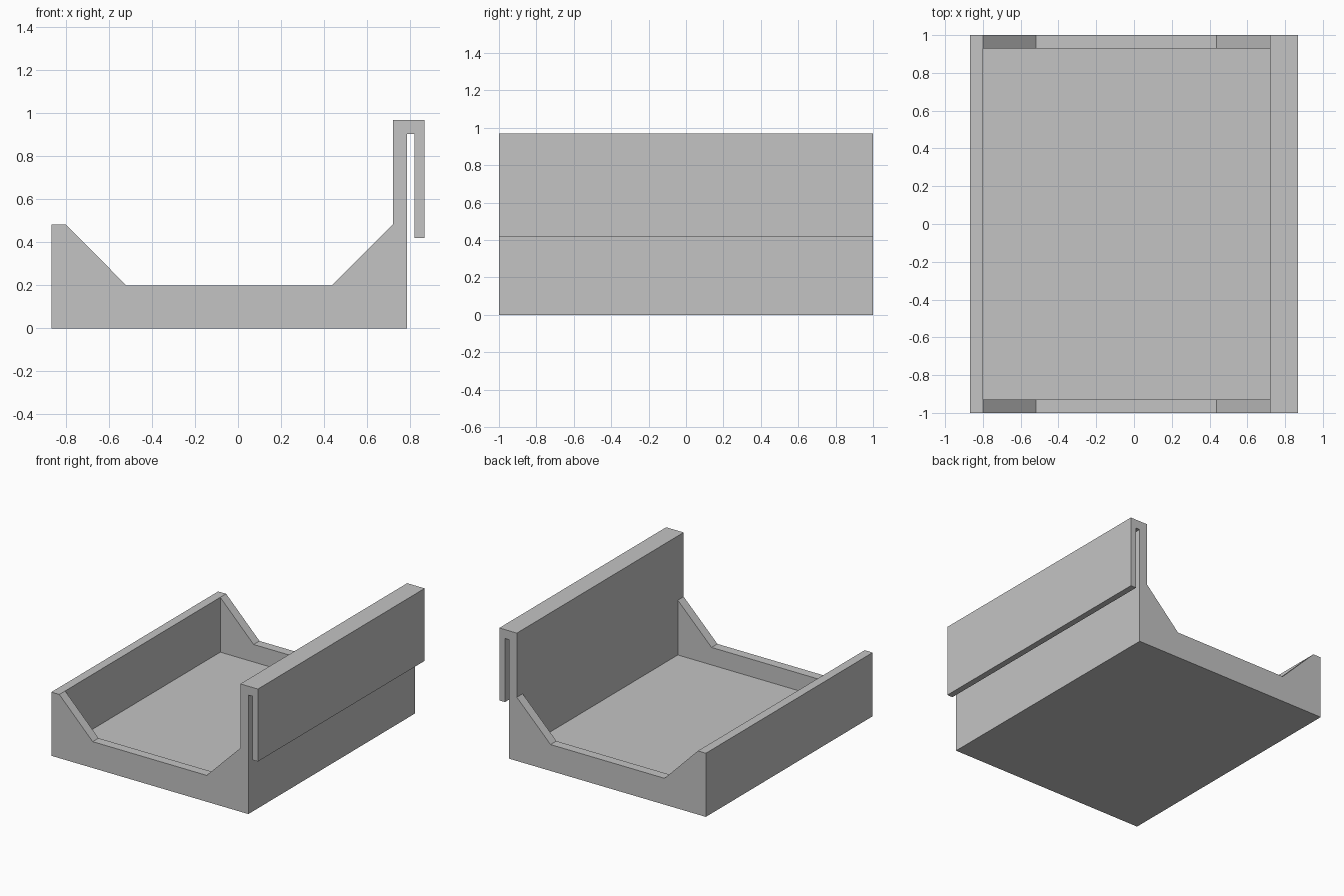
import bpy
import bmesh

cube = bpy.data.objects.get("Cube")
if cube:
    bpy.data.objects.remove(cube, do_unlink=True)

# Single grey plastic
grey = bpy.data.materials.new("grey_plastic")
grey.use_nodes = True
colour = (0.55, 0.55, 0.55, 1.0)
grey.diffuse_color = colour
grey.node_tree.nodes["Principled BSDF"].inputs["Base Color"].default_value = colour


def extrude_profile(name, profile, y_front, y_back):
    """Extrude an x-z outline along y into a closed solid."""
    bm = bmesh.new()
    face = bm.faces.new([bm.verts.new((x, y_front, z)) for x, z in profile])
    result = bmesh.ops.extrude_face_region(bm, geom=[face], use_keep_orig=True)
    moved = [v for v in result["geom"] if isinstance(v, bmesh.types.BMVert)]
    bmesh.ops.translate(bm, verts=moved, vec=(0, y_back - y_front, 0))
    bmesh.ops.recalc_face_normals(bm, faces=bm.faces)
    mesh = bpy.data.meshes.new(name)
    bm.to_mesh(mesh)
    bm.free()
    mesh.materials.append(grey)
    obj = bpy.data.objects.new(name, mesh)
    bpy.context.collection.objects.link(obj)
    return obj


half_length = 1.0
end_thickness = 0.07
outer_left, inner_left = -0.867, -0.80
inner_right, outer_right = 0.72, 0.787
floor_top, wall_top, hook_top = 0.067, 0.483, 0.97

# Floor, low wall, tall wall and the downward hanging lip
body_profile = [
    (outer_left, 0), (outer_right, 0),
    (outer_right, 0.903), (0.82, 0.903), (0.82, 0.42),
    (0.867, 0.42), (0.867, hook_top), (inner_right, hook_top),
    (inner_right, floor_top), (inner_left, floor_top),
    (inner_left, wall_top), (outer_left, wall_top),
]
extrude_profile("tray_with_hook", body_profile, -half_length, half_length)

# End panels with a low centre and sloped shoulders
end_profile = [
    (inner_left, floor_top), (inner_right, floor_top),
    (inner_right, wall_top), (0.437, 0.20),
    (-0.52, 0.20), (inner_left, wall_top),
]
for name, side in (("front_end_panel", -1), ("back_end_panel", 1)):
    extrude_profile(name, end_profile, side * half_length,
                    side * (half_length - end_thickness))
